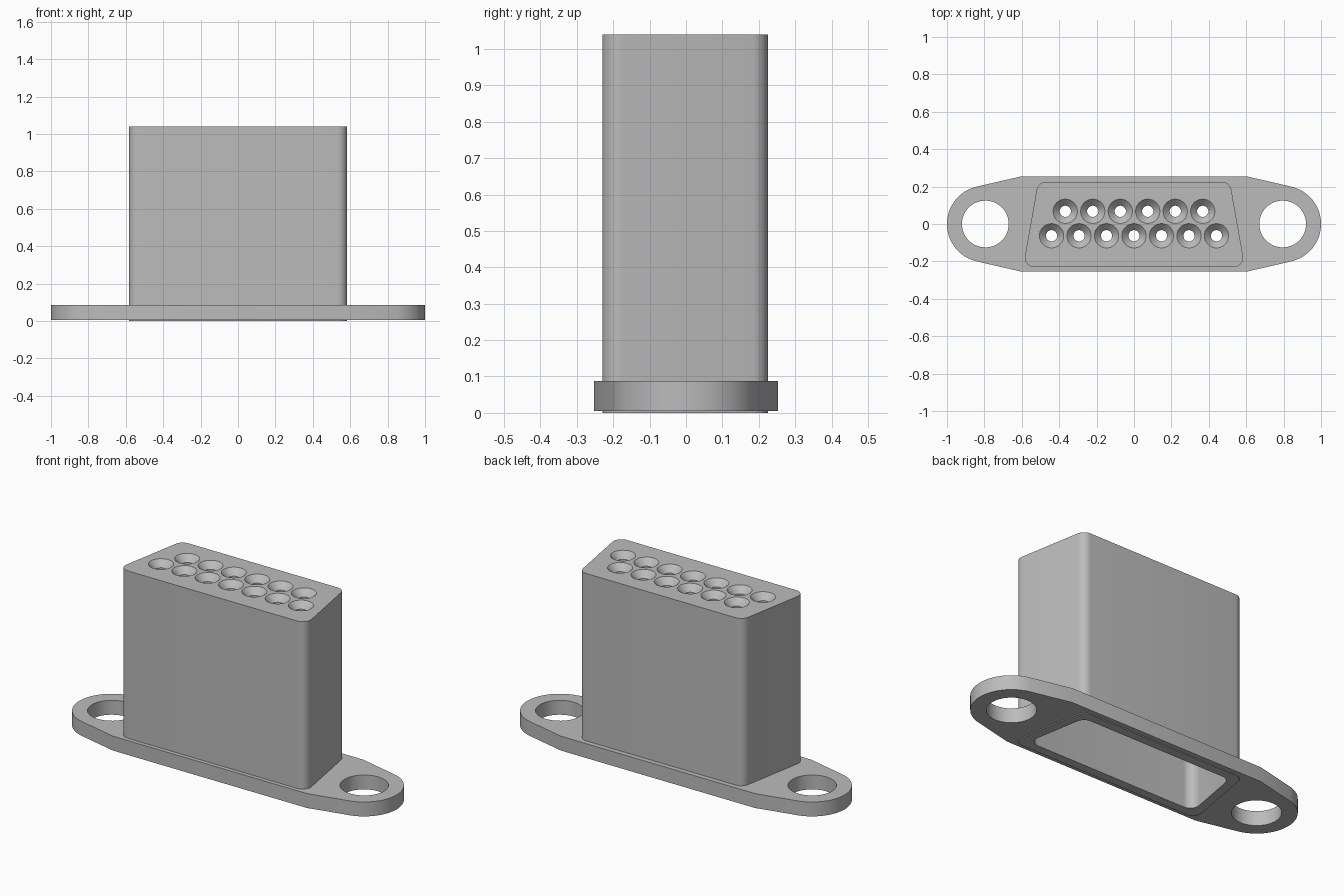
import bpy, bmesh
from math import cos, sin, tan, radians, pi
from mathutils import Vector

if "Cube" in bpy.data.objects:
    bpy.data.objects.remove(bpy.data.objects["Cube"], do_unlink=True)

grey = bpy.data.materials.new("plain grey")
grey.use_nodes = True
grey.diffuse_color = (0.5, 0.5, 0.5, 1)
grey.node_tree.nodes["Principled BSDF"].inputs["Base Color"].default_value = (0.5, 0.5, 0.5, 1)


def arc(cx, cy, r, start, end, steps):
    angles = [start + (end - start) * i / steps for i in range(steps + 1)]
    return [(cx + r * cos(radians(a)), cy + r * sin(radians(a))) for a in angles]


def circle(cx, cy, r, steps):
    return arc(cx, cy, r, 0, 360, steps)[:-1]


def trapezoid(inset, r=0.05, slope=radians(10)):
    """Rounded trapezoid, wide at the front, counter-clockwise."""
    front, back = -0.23 + inset, 0.225 - inset
    half = lambda y: 0.593 - (y + 0.23) * tan(slope) - inset / cos(slope)
    # Arc centres lie one radius in from each side
    inner = lambda y: half(y) - r / cos(slope)
    fy, by = front + r, back - r
    right = arc(inner(fy), fy, r, -90, 10, 10) + arc(inner(by), by, r, 10, 90, 8)
    return right + [(-x, y) for x, y in reversed(right)]


def loft(name, sections):
    """Closed solid through matching outlines, given from bottom to top."""
    bm = bmesh.new()
    rings = [[bm.verts.new((x, y, z)) for x, y in outline] for outline, z in sections]
    for low, high in zip(rings, rings[1:]):
        for i in range(len(low)):
            j = (i + 1) % len(low)
            bm.faces.new((low[i], low[j], high[j], high[i]))
    bm.faces.new(rings[0][::-1])
    bm.faces.new(rings[-1])
    mesh = bpy.data.meshes.new(name)
    bm.to_mesh(mesh)
    bm.free()
    obj = bpy.data.objects.new(name, mesh)
    bpy.context.collection.objects.link(obj)
    mesh.materials.append(grey)
    return obj


def activate(obj):
    bpy.ops.object.select_all(action="DESELECT")
    obj.select_set(True)
    bpy.context.view_layer.objects.active = obj


def cut(obj, cutter):
    activate(obj)
    mod = obj.modifiers.new("cut", "BOOLEAN")
    mod.operation, mod.solver, mod.object = "DIFFERENCE", "EXACT", cutter
    bpy.ops.object.modifier_apply(modifier=mod.name)
    bpy.data.objects.remove(cutter, do_unlink=True)


# Mounting flange: rounded ears tangent to a wider middle
hole_x = 0.795
right = [(0.61, -0.253)] + arc(hole_x, 0, 0.205, -77.1, 77.1, 32) + [(0.61, 0.253)]
outline = right + [(-x, y) for x, y in reversed(right)]
flange = loft("mounting_flange", [(outline, 0.005), (outline, 0.087)])
for side in (-1, 1):
    ring = circle(side * hole_x, 0, 0.125, 48)
    cut(flange, loft("screw_hole_cutter", [(ring, -0.1), (ring, 0.2)]))
slot = trapezoid(0.02)
cut(flange, loft("slot_cutter", [(slot, -0.1), (slot, 0.2)]))

# Tall hollow shell, open underneath
height, wall = 1.04, 0.05
shell = loft("connector_shell", [(trapezoid(0), 0), (trapezoid(0), height)])
cavity = trapezoid(wall)
cut(shell, loft("cavity_cutter", [(cavity, -0.1), (cavity, height - wall)]))

# Two staggered rows of countersunk contact holes
pitch, wide, narrow, depth = 0.147, 0.065, 0.03, 0.035
for count, y in ((7, -0.063), (6, 0.068)):
    for i in range(count):
        x = (i - (count - 1) / 2) * pitch
        bore, mouth = circle(x, y, narrow, 32), circle(x, y, wide, 32)
        cut(shell, loft("contact_hole_cutter", [
            (bore, height - 0.1), (bore, height - depth), (mouth, height), (mouth, height + 0.05)]))

for obj in (flange, shell):
    activate(obj)
    bpy.ops.object.shade_smooth_by_angle(angle=radians(25))
